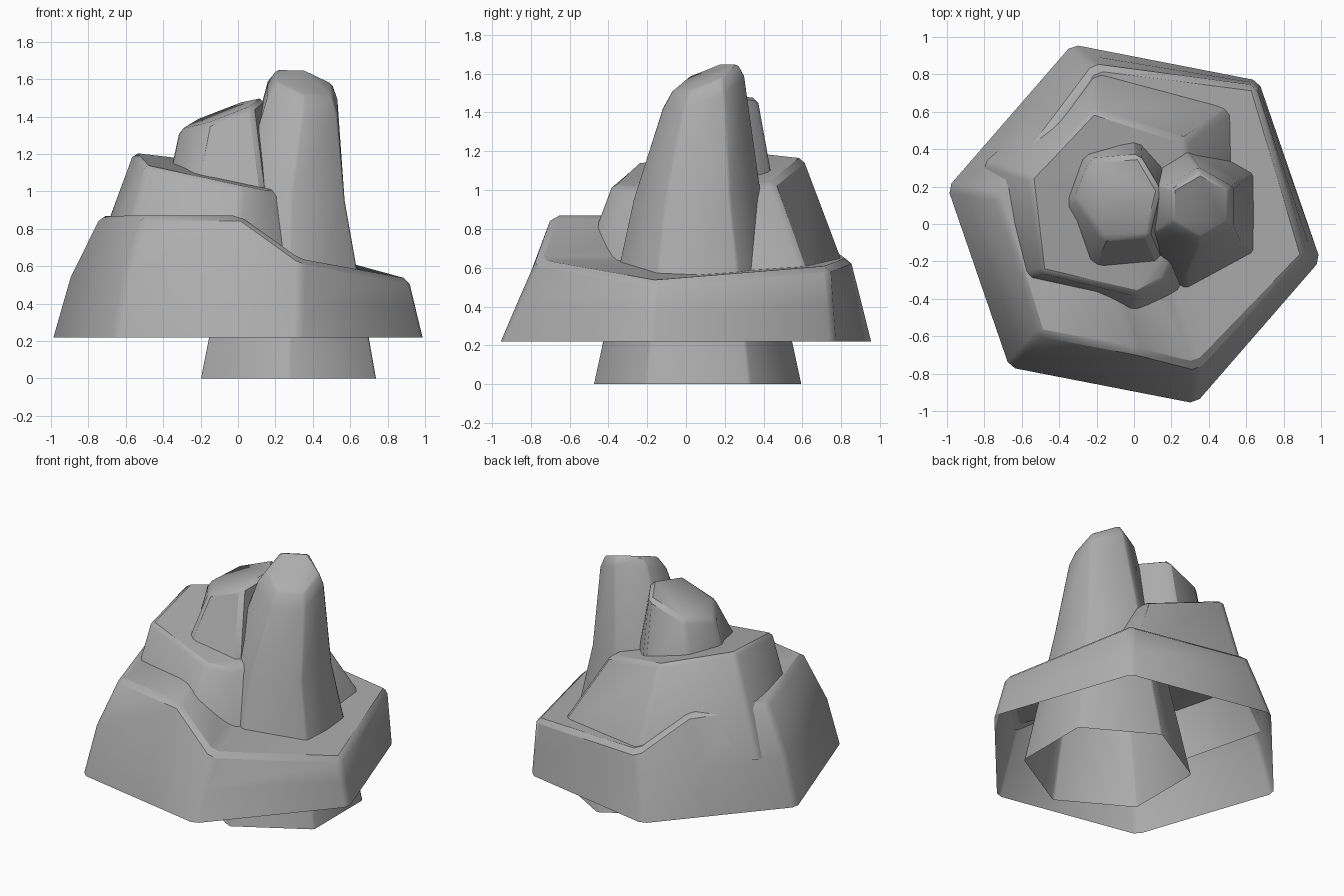
import bpy, bmesh, math
from mathutils import Vector

cube = bpy.data.objects.get("Cube")
if cube:
    bpy.data.objects.remove(cube, do_unlink=True)

stone = bpy.data.materials.new("grey_stone")
stone.use_nodes = True
colour = (0.42, 0.42, 0.42, 1)
stone.diffuse_color = colour
stone.node_tree.nodes["Principled BSDF"].inputs["Base Color"].default_value = colour


def hexagon(cx, cy, radius, turn, height):
    """Six corners, counter-clockwise; height is a function of x and y."""
    points = []
    for i in range(6):
        a = math.radians(turn + 60 * i)
        x, y = cx + radius * math.cos(a), cy + radius * math.sin(a)
        points.append(Vector((x, y, height(x, y))))
    return points


def loft(name, rings, bevel, caps=None):
    """Join rings of equal length with walls, open below, capped above."""
    bm = bmesh.new()
    loops = [[bm.verts.new(p) for p in ring] for ring in rings]
    n = len(loops[0])
    for low, high in zip(loops, loops[1:]):
        for i in range(n):
            j = (i + 1) % n
            bm.faces.new((low[i], low[j], high[j], high[i]))
    for cap in caps or [range(n)]:
        bm.faces.new([loops[-1][i] for i in cap])
    mesh = bpy.data.meshes.new(name)
    bm.to_mesh(mesh)
    bm.free()
    mesh.materials.append(stone)
    obj = bpy.data.objects.new(name, mesh)
    bpy.context.collection.objects.link(obj)
    chamfer = obj.modifiers.new("chamfer", "BEVEL")
    chamfer.width = bevel
    chamfer.segments = 1
    chamfer.limit_method = "ANGLE"
    chamfer.angle_limit = math.radians(25)
    bpy.ops.object.select_all(action="DESELECT")
    obj.select_set(True)
    bpy.context.view_layer.objects.active = obj
    bpy.ops.object.modifier_apply(modifier="chamfer")
    bpy.ops.object.shade_smooth_by_angle(angle=math.radians(32))
    return obj


def extend(top, foot, z):
    """Continue the line from top through foot down to height z."""
    top, foot = Vector(top), Vector(foot)
    return top.lerp(foot, (top.z - z) / (top.z - foot.z))


# Wide base: low shelf at the right, high shelf at the left, a slope between
base_top = [Vector(p) for p in (
    (0.92, -0.17, 0.53), (0.65, 0.74, 0.61), (-0.21, 0.85, 0.65),
    (-0.42, 0.57, 0.86), (-0.74, 0.15, 0.87), (-0.51, -0.59, 0.87),
    (0.02, -0.69, 0.87), (0.34, -0.77, 0.64))]
corners = hexagon(0, 0, 1.015, -11, lambda x, y: 0.22)
base_low = corners[:3] + [corners[2].lerp(corners[3], 0.4)] + corners[3:5]
base_low += [corners[4].lerp(corners[5], 0.54), corners[5]]
base_mid = []
for low, high in zip(base_low, base_top):
    middle = low.lerp(high, 0.5)
    bow = 1.04 if high.z > 0.8 else 1.0
    base_mid.append(Vector((middle.x * bow, middle.y * bow, middle.z)))
loft("base_rock", [base_low, base_mid, base_top], 0.03,
     [(0, 1, 2, 7), (7, 2, 3, 6), (3, 4, 5, 6)])

# Middle tier with a tilted top
tier_top = [(-0.22, 0.61, 1.17), (-0.56, 0.25, 1.21), (-0.5, -0.26, 1.14),
            (0.02, -0.38, 1.03), (0.16, -0.3, 1.0), (0.3, 0, 1.0),
            (0.28, 0.45, 1.04)]
tier_foot = [(-0.2, 0.8, 0.66), (-0.69, 0.29, 0.86), (-0.57, -0.28, 0.86),
             (0, -0.45, 0.85), (0.23, -0.35, 0.65), (0.53, 0, 0.55),
             (0.53, 0.62, 0.57)]
tier_low = [extend(t, f, 0.55) for t, f in zip(tier_top, tier_foot)]
loft("middle_rock", [tier_low, [Vector(p) for p in tier_top]], 0.025)

# Small upper boulder
boulder_top = [(-0.32, 0.13), (-0.17, -0.08), (0.08, -0.07),
               (0.14, 0.18), (0.03, 0.37), (-0.23, 0.35)]
boulder_low = [(-0.39, 0.1), (-0.24, -0.26), (0.14, -0.2),
               (0.2, 0.25), (0.02, 0.46), (-0.29, 0.38)]
loft("upper_rock", [
    [Vector((x, y, 1.0)) for x, y in boulder_low],
    [Vector((x, y, 1.45 + 0.38 * x + 0.1 * (y - 0.15))) for x, y in boulder_top],
], 0.025)

# Tall spire running from the ground to the peak
loft("spire", [
    hexagon(0.27, 0.06, 0.54, 30, lambda x, y: 0),
    hexagon(0.28, 0.06, 0.335, 30, lambda x, y: 0.95),
    hexagon(0.345, 0.09, 0.215, 30,
            lambda x, y: 1.5 - 0.25 * (x - 0.35) + 0.4 * (y - 0.09)),
    hexagon(0.355, 0.1, 0.17, 30,
            lambda x, y: 1.58 - 0.25 * (x - 0.35) + 0.4 * (y - 0.09)),
], 0.012)
